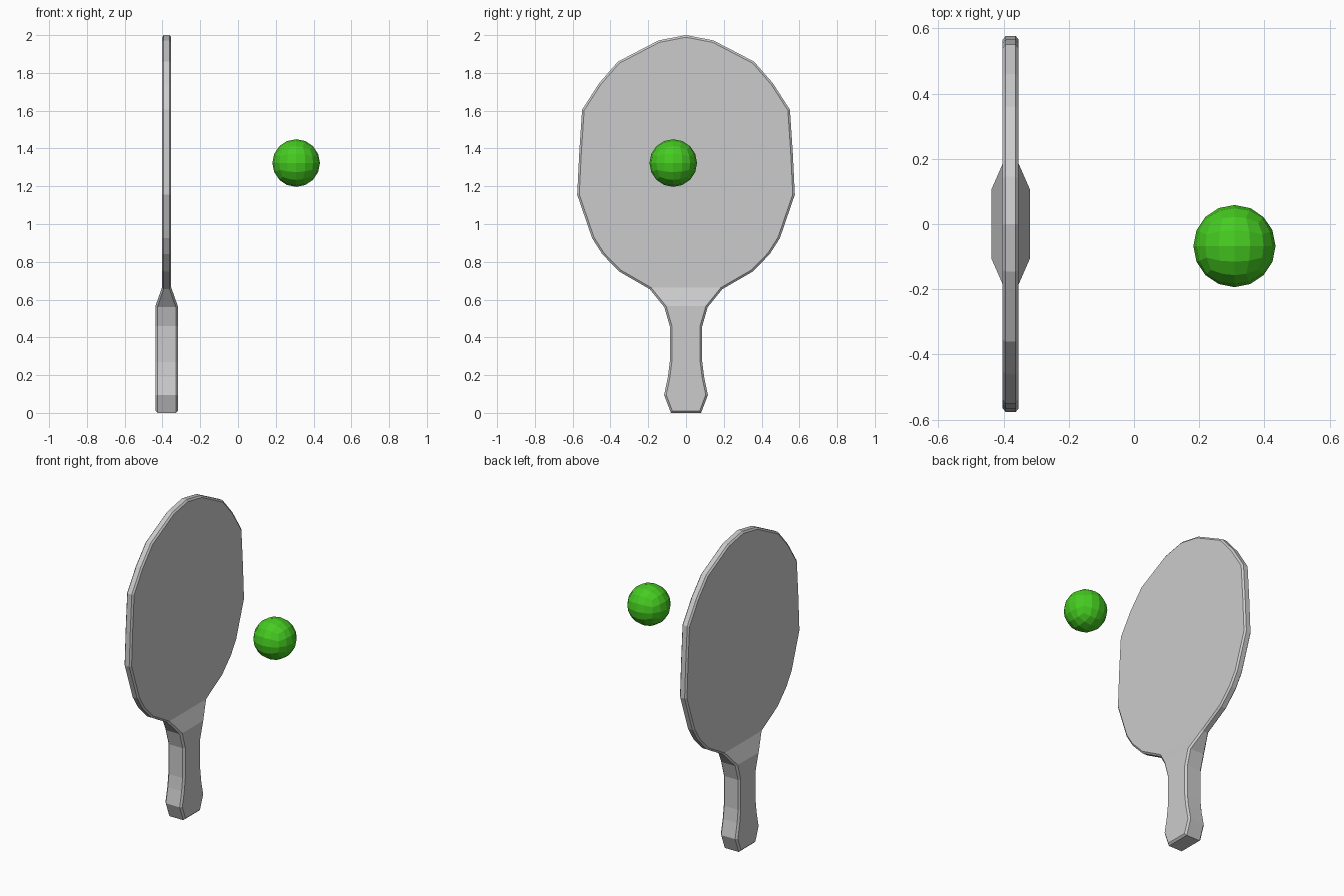
import bpy, bmesh
from math import tan, pi
from mathutils import Vector

if "Cube" in bpy.data.objects:
    bpy.data.objects.remove(bpy.data.objects["Cube"])

CX = -0.378          # paddle mid-plane
BLADE, GRIP = 0.0245, 0.0595   # half thicknesses
RIM = 0.011          # chamfer around the outline

# half outline (y, z) from the top down to the base
half = [(0.145, 1.972), (0.36, 1.86), (0.46, 1.745), (0.55, 1.605), (0.565, 1.38),
        (0.576, 1.155), (0.497, 0.925), (0.443, 0.84), (0.353, 0.748), (0.192, 0.655),
        (0.115, 0.56), (0.086, 0.46), (0.086, 0.27), (0.096, 0.19), (0.116, 0.095),
        (0.08, 0.0)]
outline = [Vector((0, 2.0))] + [Vector(p) for p in half] + \
          [Vector((-y, z)) for y, z in reversed(half)]
N = len(outline)


def inset(i):
    """Mitred inward offset of outline point i."""
    p = outline[i]
    a = (p - outline[i - 1]).normalized()
    b = (outline[(i + 1) % N] - p).normalized()
    na, nb = Vector((a.y, -a.x)), Vector((b.y, -b.x))
    return p + (na + nb) * (RIM / (1 + na.dot(nb)))


def finish(bm, name):
    bmesh.ops.recalc_face_normals(bm, faces=bm.faces)
    mesh = bpy.data.meshes.new(name)
    bm.to_mesh(mesh)
    bm.free()
    ob = bpy.data.objects.new(name, mesh)
    bpy.context.collection.objects.link(ob)
    return ob


# Paddle: chamfered outline, thin blade flaring into a thick grip
bm = bmesh.new()
rings = []
for side, drop, is_inset in ((-1, 0, True), (-1, RIM, False), (1, RIM, False), (1, 0, True)):
    ring = []
    for i, p in enumerate(outline):
        h = BLADE if p.y > 0.6 else GRIP
        q = inset(i) if is_inset else p
        d = min(drop, 0.009) if h == BLADE else drop
        ring.append(bm.verts.new((CX + side * (h - d), q.x, q.y)))
    rings.append(ring)
for r0, r1 in zip(rings, rings[1:]):
    for i in range(N):
        j = (i + 1) % N
        bm.faces.new((r0[i], r0[j], r1[j], r1[i]))
for r in (rings[0], rings[3]):
    bm.faces.new(r[:11] + r[N - 10:])                  # blade face
    bm.faces.new((r[10], r[11], r[N - 11], r[N - 10]))  # sloping shoulder
    bm.faces.new(r[11:N - 10])                         # grip face
finish(bm, "paddle")

# Ball: cube subdivided 4 x 4 per side and pushed onto a sphere
bm = bmesh.new()
bmesh.ops.create_cube(bm, size=2)
bmesh.ops.subdivide_edges(bm, edges=bm.edges[:], cuts=3, use_grid_fill=True)
for v in bm.verts:
    d = Vector([tan(round(c * 2) / 2 * pi / 4) for c in v.co]).normalized()
    v.co = Vector((0.308, -0.0675, 1.323)) + d * 0.126
ball = finish(bm, "ball")
green = bpy.data.materials.new("green")
green.diffuse_color = (0.06, 0.6, 0.015, 1)
green.use_nodes = True
green.node_tree.nodes["Principled BSDF"].inputs["Base Color"].default_value = green.diffuse_color
ball.data.materials.append(green)
